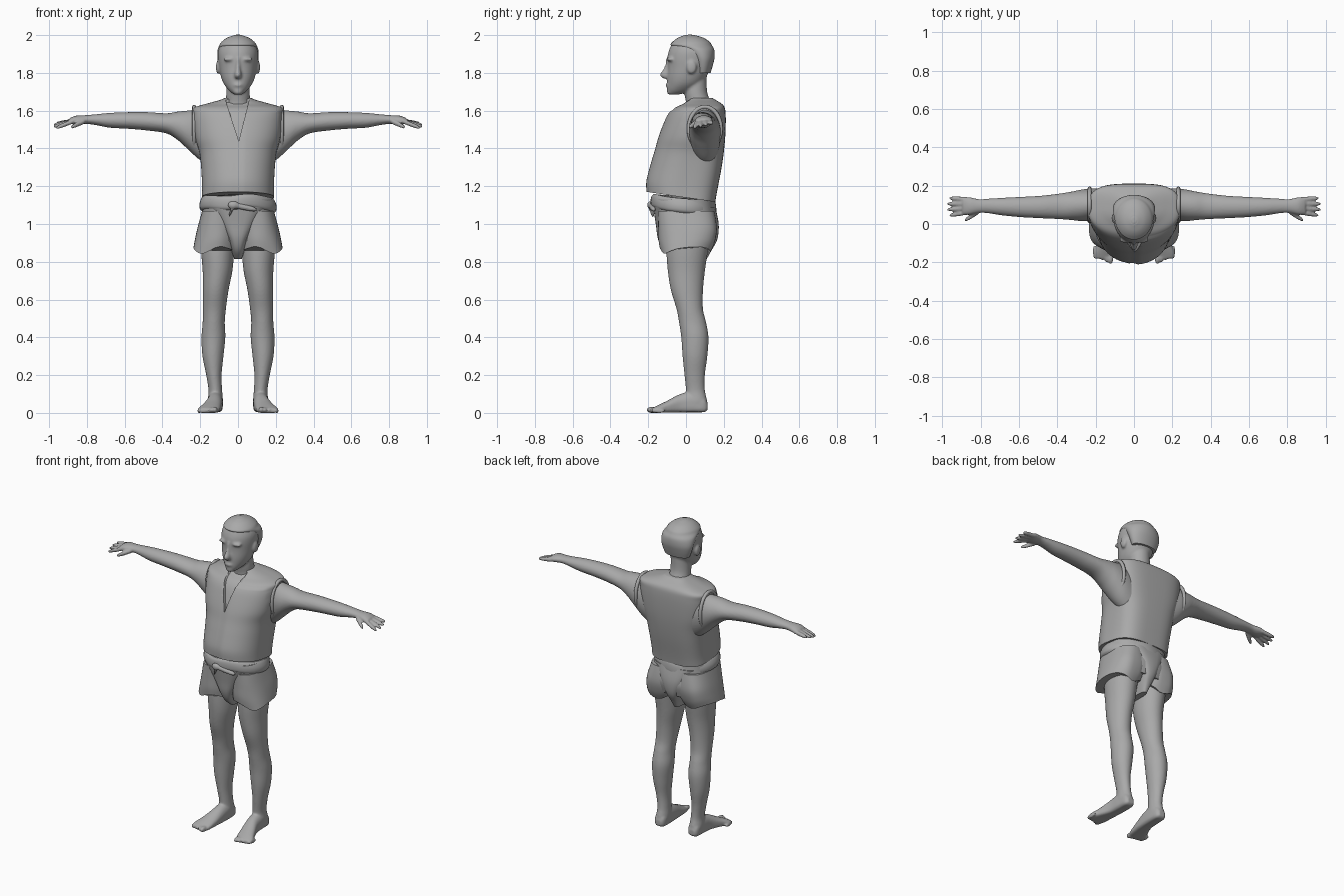
import bpy, bmesh, math
from mathutils import Matrix, Vector

if "Cube" in bpy.data.objects:
    bpy.data.objects.remove(bpy.data.objects["Cube"])

grey = bpy.data.materials.new("plain_grey")
grey.use_nodes = True
grey.diffuse_color = (0.4, 0.4, 0.4, 1)
grey.node_tree.nodes["Principled BSDF"].inputs["Base Color"].default_value = (0.4, 0.4, 0.4, 1)


def refine(rows, steps):
    """Smoothly interpolate between cross-section rows."""
    out = []
    for i in range(len(rows) - 1):
        a, b, c, d = (rows[max(i - 1, 0)], rows[i], rows[i + 1], rows[min(i + 2, len(rows) - 1)])
        for k in range(steps):
            t = k / steps
            out.append([0.5 * (2 * q + (r - p) * t + (2 * p - 5 * q + 4 * r - s) * t * t
                               + (3 * q - p - 3 * r + s) * t ** 3)
                        for p, q, r, s in zip(a, b, c, d)])
    return out + [rows[-1]]


def loft(bm, rows, axis=2, low=2, high=2, side=1, tweak=None, segs=40, steps=5):
    """Skin rows of (position, u0, u1, v0, v1); low and high set how square each half is."""
    rings = []
    for p, u0, u1, v0, v1 in refine(rows, steps):
        ring = []
        for i in range(segs):
            a = math.tau * i / segs
            c, s = math.cos(a), math.sin(a)
            e = 2 / (high if s > 0 else low)
            u = (u0 + u1) / 2 + (u1 - u0) / 2 * math.copysign(abs(c) ** e, c)
            v = (v0 + v1) / 2 + (v1 - v0) / 2 * math.copysign(abs(s) ** e, s)
            co = [Vector((p, u, v)), Vector((u, p, v)), Vector((u, v, p))][axis]
            if tweak:
                co = tweak(co)
            co.x *= side
            ring.append(bm.verts.new(co))
        rings.append(ring)
    for r, q in zip(rings, rings[1:]):
        for i in range(segs):
            j = (i + 1) % segs
            bm.faces.new((r[i], r[j], q[j], q[i]))
    bm.faces.new(rings[0])
    bm.faces.new(rings[-1])


def sym(rows):
    """Turn (z, half width, y0, y1) into centred loft rows."""
    return [(z, -h, h, a, b) for z, h, a, b in rows]


def ball(bm, pos, size):
    bmesh.ops.create_uvsphere(bm, u_segments=20, v_segments=12, radius=1,
                              matrix=Matrix.Translation(pos) @ Matrix.Diagonal((*size, 1)))


def rod(bm, a, b, r, side=1):
    """Tapered digit running mostly along x."""
    rows = []
    for t, k in ((0, 1), (0.5, 1), (0.85, 0.8), (1, 0.35)):
        x, y, z = Vector(a).lerp(Vector(b), t)
        rows.append((x, y - r * k, y + r * k, z - r * k, z + r * k))
    loft(bm, rows, axis=0, side=side, segs=12)


def finish(bm, name, voxel=0):
    """Make the object; a voxel size fuses its overlapping pieces."""
    bmesh.ops.recalc_face_normals(bm, faces=bm.faces)
    mesh = bpy.data.meshes.new(name)
    bm.to_mesh(mesh)
    bm.free()
    mesh.materials.append(grey)
    ob = bpy.data.objects.new(name, mesh)
    bpy.context.collection.objects.link(ob)
    bpy.ops.object.select_all(action='DESELECT')
    bpy.context.view_layer.objects.active = ob
    ob.select_set(True)
    bpy.ops.object.shade_smooth_by_angle(angle=math.radians(50))
    if voxel:
        m = ob.modifiers.new("fuse", 'REMESH')
        m.mode, m.voxel_size, m.use_smooth_shade = 'VOXEL', voxel, True
        m = ob.modifiers.new("soften", 'SMOOTH')
        m.factor, m.iterations = 0.5, 4
    return ob


# Head with neck, nose, brow, lips and ears
bm = bmesh.new()
loft(bm, sym([(1.57, .1, 0, .17), (1.64, .068, 0, .135), (1.7, .062, -.008, .112), (1.8, .06, 0, .11)]))
loft(bm, sym([(1.685, .02, -.085, -.04), (1.705, .046, -.1, .03), (1.74, .074, -.1, .08),
              (1.78, .09, -.1, .108), (1.83, .1, -.097, .13), (1.88, .106, -.098, .146),
              (1.92, .104, -.09, .146), (1.96, .086, -.07, .125), (1.985, .056, -.04, .09),
              (2.002, .015, .005, .035)]), high=2.2)
loft(bm, sym([(1.88, .012, -.104, -.06), (1.83, .013, -.115, -.06), (1.79, .02, -.138, -.06),
              (1.77, .016, -.12, -.06)]), segs=16)
ball(bm, (0, -.088, 1.735), (.03, .02, .014))
ball(bm, (0, -.083, 1.7), (.026, .018, .016))
for s in (-1, 1):
    ball(bm, (s * .042, -.08, 1.872), (.036, .02, .012))
    ball(bm, (s * .105, .03, 1.83), (.012, .026, .036))
finish(bm, "head", .007)

# Hair cap, set back from the forehead
bm = bmesh.new()
loft(bm, sym([(1.8, .085, .05, .13), (1.84, .1, .04, .142), (1.88, .109, .02, .151),
              (1.92, .108, -.02, .15), (1.945, .099, -.079, .138), (1.965, .086, -.07, .124),
              (1.986, .058, -.042, .092), (2, .02, -.005, .045)]))
finish(bm, "hair")

for s, side_name in ((1, "left"), (-1, "right")):
    # Arm, widening into the drape under the armpit, with hand
    bm = bmesh.new()
    loft(bm, [(.14, .03, .18, 1.3, 1.6), (.21, .02, .185, 1.345, 1.605), (.27, .015, .18, 1.4, 1.6),
              (.32, .02, .17, 1.445, 1.595), (.38, .025, .16, 1.48, 1.586),
              (.48, .03, .148, 1.495, 1.592), (.58, .035, .142, 1.504, 1.592),
              (.68, .044, .137, 1.51, 1.588), (.76, .056, .132, 1.525, 1.58),
              (.81, .058, .13, 1.53, 1.576), (.86, .048, .14, 1.527, 1.573),
              (.895, .05, .138, 1.53, 1.558)], axis=0, side=s)
    for i in range(4):
        base = (.87, .06 + .023 * i, 1.545)
        tip = (.965 + (.012 if i in (1, 2) else 0), .045 + .03 * i, 1.508 + .008 * i)
        rod(bm, base, tip, .0125, s)
    rod(bm, (.81, .065, 1.545), (.885, .018, 1.512), .014, s)
    finish(bm, side_name + "_arm", .006)

    # Leg with foot and toes
    bm = bmesh.new()
    loft(bm, [(.95, .01, .2, -.1, .13), (.85, .02, .195, -.103, .115), (.75, .03, .187, -.096, .1),
              (.65, .05, .186, -.08, .09), (.55, .064, .186, -.05, .09), (.48, .07, .187, -.037, .106),
              (.4, .067, .193, -.025, .119), (.3, .077, .188, -.018, .113), (.2, .087, .168, -.008, .1),
              (.12, .084, .156, 0, .1), (.06, .08, .16, 0, .112), (.015, .09, .15, .02, .105)], side=s)
    loft(bm, [(.115, .1, .14, .015, .05), (.095, .085, .155, .004, .09), (.04, .08, .16, .003, .115),
              (-.03, .083, .165, .003, .1), (-.1, .09, .19, .002, .064), (-.15, .098, .212, 0, .04),
              (-.18, .11, .21, 0, .025)], axis=1, low=4, side=s)
    for i in range(5):
        r = .017 - .0015 * i
        ball(bm, (s * (.122 + .021 * i), -.178 + .009 * i, r - .001), (r * .85, .032, r))
    finish(bm, side_name + "_leg", .006)

    # Loose leg of the shorts with rippled cloth
    def ripple(co):
        k = max(0, 1.05 - co.z)
        return co + Vector((0, .03 * k * math.sin(45 * co.x), .1 * k * math.sin(30 * co.x + 9 * co.y)))
    bm = bmesh.new()
    loft(bm, [(1.07, 0, .19, -.15, .15), (.98, 0, .214, -.145, .165), (.91, .004, .228, -.142, .152),
              (.862, .01, .236, -.135, .128)], low=2.5, high=2.5, side=s, tweak=ripple)
    finish(bm, side_name + "_shorts_leg")

    # Raised edge around the armhole
    bm = bmesh.new()
    for sq in range(1):
        loops = []
        for i in range(40):
            a = math.tau * i / 40
            mid = Vector((s * .232, .1 + .085 * math.cos(a), 1.505 + .115 * math.sin(a)))
            out = Vector((0, math.cos(a), math.sin(a)))
            loops.append([bm.verts.new(mid + .011 * (out * math.cos(b) + Vector((math.sin(b), 0, 0))))
                          for b in (math.tau * j / 8 for j in range(8))])
        for i in range(40):
            p, q = loops[i], loops[(i + 1) % 40]
            for j in range(8):
                bm.faces.new((p[j], p[(j + 1) % 8], q[(j + 1) % 8], q[j]))
    finish(bm, side_name + "_armhole_edge")

# Sleeveless jacket with slanted hem and overlapping front
torso = [(1.14, .19, -.203, .155), (1.2, .19, -.203, .165), (1.3, .195, -.18, .185),
         (1.38, .204, -.158, .198), (1.45, .224, -.14, .206), (1.52, .234, -.116, .21),
         (1.58, .237, -.09, .21), (1.615, .233, -.06, .205), (1.636, .17, -.02, .19),
         (1.655, .1, .002, .16), (1.667, .07, .012, .14)]


def drape(co):
    co.z -= .15 * co.y * min(1, max(0, (1.6 - co.z) / .4))
    if co.x > .005 and co.y < 0 and co.z < 1.6:
        co.y -= .007
    return co


bm = bmesh.new()
loft(bm, sym(torso), low=2.1, high=3.4, tweak=drape, segs=64)
jacket = finish(bm, "jacket")

# Neck opening cut into the jacket
bm = bmesh.new()
ends = [[bm.verts.new((x, y, z)) for x, z in ((-.08, 1.7), (.07, 1.7), (.004, 1.44))] for y in (-.4, .02)]
for e in ends:
    bm.faces.new(e)
for i in range(3):
    j = (i + 1) % 3
    bm.faces.new((ends[0][i], ends[0][j], ends[1][j], ends[1][i]))
cutter = finish(bm, "neck_cutter")
cutter.hide_render = True
cut = jacket.modifiers.new("neck_opening", 'BOOLEAN')
cut.operation, cut.solver, cut.object = 'DIFFERENCE', 'EXACT', cutter
bpy.context.view_layer.objects.active = jacket
bpy.ops.object.modifier_apply(modifier=cut.name)
bpy.data.objects.remove(cutter)

# Chest behind the opening
bm = bmesh.new()
loft(bm, sym([(z - .005, h * .85, a + .016, b - .03) for z, h, a, b in torso[2:]]))
finish(bm, "chest")

# Seat of the shorts
bm = bmesh.new()
loft(bm, sym([(1.13, .188, -.175, .148), (1.05, .19, -.16, .156), (.98, .2, -.14, .167),
              (.91, .19, -.12, .15)]), low=2.5, high=2.5)
finish(bm, "shorts_seat")

# Wrapped cloth tapering between the legs, front and back
bm = bmesh.new()
loft(bm, sym([(1.09, .17, -.174, .155), (1, .11, -.16, .173), (.92, .06, -.148, .166),
              (.86, .036, -.12, .135), (.815, .02, -.07, .11)]), low=3, high=3)
finish(bm, "wrap_cloth")

# Belt with knot and loose ends
bm = bmesh.new()
loft(bm, sym([(1.06, .188, -.165, .152), (1.075, .202, -.184, .16), (1.1, .204, -.188, .16),
              (1.125, .196, -.185, .156), (1.14, .186, -.175, .148)]),
     tweak=lambda co: co + Vector((0, 0, -.08 * co.y + .006 * math.sin(25 * co.x))))
finish(bm, "belt")
bm = bmesh.new()
ball(bm, (-.025, -.188, 1.1), (.03, .018, .022))
rod(bm, (-.02, -.185, 1.1), (.1, -.17, 1.075), .016)
rod(bm, (.02, -.185, 1.1), (.05, -.175, 1.04), .014, -1)
finish(bm, "belt_knot", .006)
